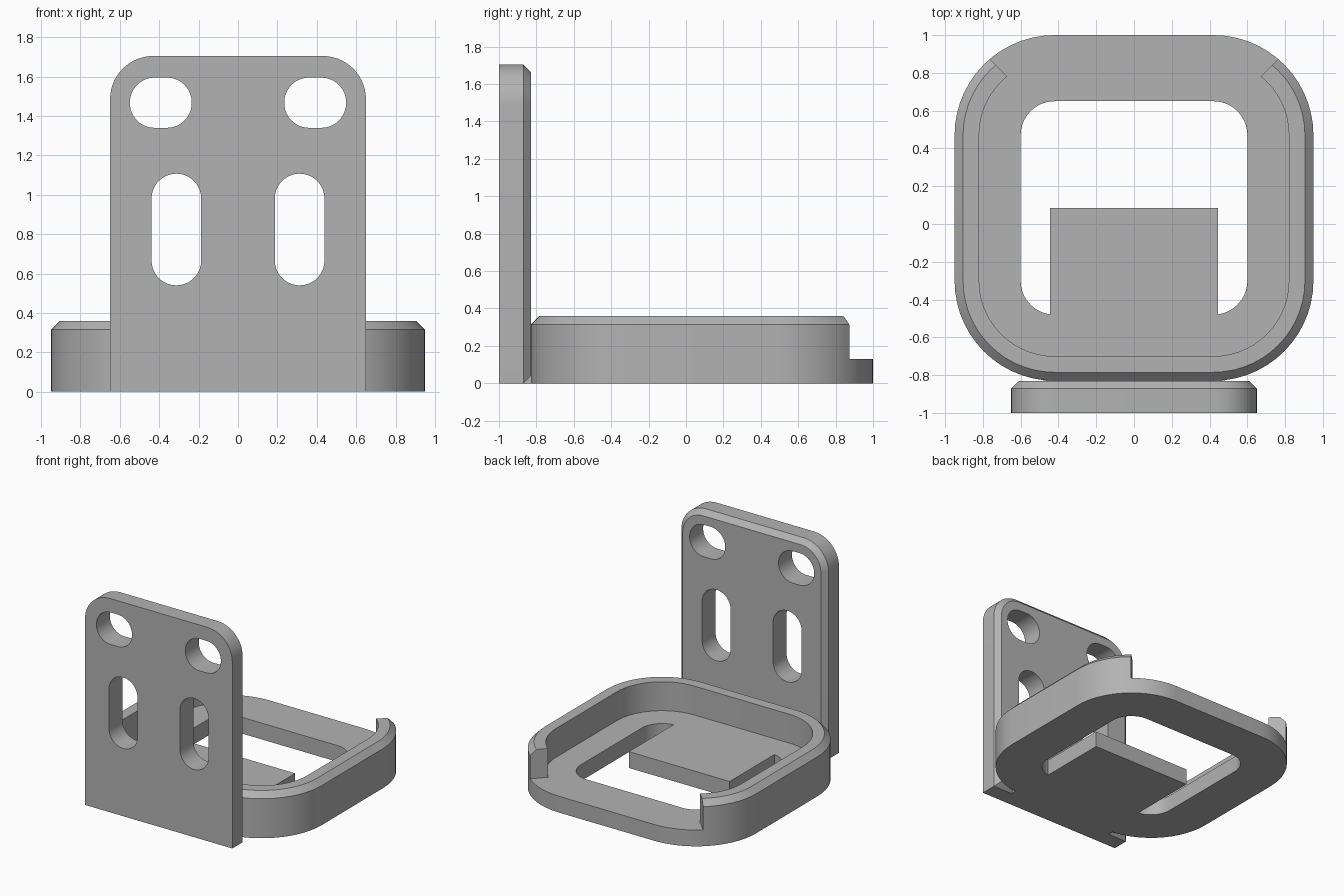
import bpy
import bmesh
from math import cos, sin, radians

if "Cube" in bpy.data.objects:
    bpy.data.objects.remove(bpy.data.objects["Cube"])

grey = bpy.data.materials.new("plain_grey")
grey.use_nodes = True
colour = (0.45, 0.45, 0.45, 1)
grey.diffuse_color = colour
grey.node_tree.nodes["Principled BSDF"].inputs["Base Color"].default_value = colour


def arc(cx, cy, r, start, end, steps=14):
    angles = [radians(start + (end - start) * i / steps) for i in range(steps + 1)]
    return [(cx + r * cos(a), cy + r * sin(a)) for a in angles]


def rounded(x, low, high, r, inset=0, square_base=False):
    """Counter-clockwise rounded rectangle, symmetric about zero."""
    x, low, high, r = x - inset, low + inset, high - inset, r - inset
    pts = arc(x - r, high - r, r, 0, 90) + arc(r - x, high - r, r, 90, 180)
    if square_base:
        return pts + [(-x, low), (x, low)]
    return pts + arc(r - x, low + r, r, 180, 270) + arc(x - r, low + r, r, 270, 360)


def loft(name, sections, upright=False):
    """Skin a closed solid through (outline, level) sections."""
    bm = bmesh.new()
    rings = []
    for outline, level in sections:
        rings.append([bm.verts.new((u, level, v) if upright else (u, v, level))
                      for u, v in outline])
    bm.faces.new(rings[0])
    bm.faces.new(rings[-1])
    n = len(rings[0])
    for a, b in zip(rings, rings[1:]):
        for i in range(n):
            j = (i + 1) % n
            bm.faces.new((a[i], a[j], b[j], b[i]))
    bmesh.ops.recalc_face_normals(bm, faces=bm.faces)
    mesh = bpy.data.meshes.new(name)
    bm.to_mesh(mesh)
    bm.free()
    mesh.materials.append(grey)
    obj = bpy.data.objects.new(name, mesh)
    bpy.context.collection.objects.link(obj)
    return obj


def cut(target, cutters):
    bpy.context.view_layer.objects.active = target
    for cutter in cutters:
        mod = target.modifiers.new("cut", "BOOLEAN")
        mod.operation = "DIFFERENCE"
        mod.solver = "EXACT"
        mod.object = cutter
        bpy.ops.object.modifier_apply(modifier=mod.name)
        bpy.data.objects.remove(cutter)


def smooth(obj):
    bpy.ops.object.select_all(action="DESELECT")
    obj.select_set(True)
    bpy.context.view_layer.objects.active = obj
    bpy.ops.object.shade_smooth_by_angle(angle=radians(25))


# Tray: chamfered body, with a cavity, an open back and a floor opening around a tab
front, back, floor, rim, bevel = -0.83, 1.0, 0.13, 0.36, 0.045
body = (0.95, front, back, 0.53)
tray = loft("tray", [(rounded(*body), 0), (rounded(*body), rim - bevel),
                     (rounded(*body, inset=bevel), rim)])
cavity = rounded(*body, inset=0.13)
gap = [(-0.39, 0.5), (0.39, 0.5), (1.1, 1.21), (-1.1, 1.21)]
opening = (arc(0.42, 0.47, 0.18, 0, 90) + arc(-0.42, 0.47, 0.18, 90, 180)
           + arc(-0.42, -0.3, 0.18, 180, 262) + [(-0.445, 0.085), (0.445, 0.085)]
           + arc(0.42, -0.3, 0.18, 278, 360))
cut(tray, [loft("cavity_cutter", [(cavity, floor), (cavity, 1)]),
           loft("gap_cutter", [(gap, floor), (gap, 1)]),
           loft("opening_cutter", [(opening, -1), (opening, 1)])])
smooth(tray)

# Mounting plate: rounded top corners, chamfered rear edge and four slots
edge = (0.65, 0, 1.705, 0.22)
full = rounded(*edge, square_base=True)
small = rounded(*edge, inset=0.04, square_base=True)
plate = loft("mounting_plate", [(full, -1), (full, -0.87), (small, front)], upright=True)
slots = []
for side in (-1, 1):
    for cx, half, low, high in ((0.392, 0.157, 1.34, 1.595), (0.313, 0.126, 0.54, 1.107)):
        shape = [(u + side * cx, v) for u, v in rounded(half, low, high, 0.126)]
        slots.append(loft("slot_cutter", [(shape, -1.2), (shape, -0.6)], upright=True))
cut(plate, slots)
smooth(plate)

# Joint filling the chamfer where the plate meets the tray
strip = [(-0.48, -0.9), (0.48, -0.9), (0.48, front + 0.01), (-0.48, front + 0.01)]
loft("base_joint", [(strip, 0), (strip, floor)])
